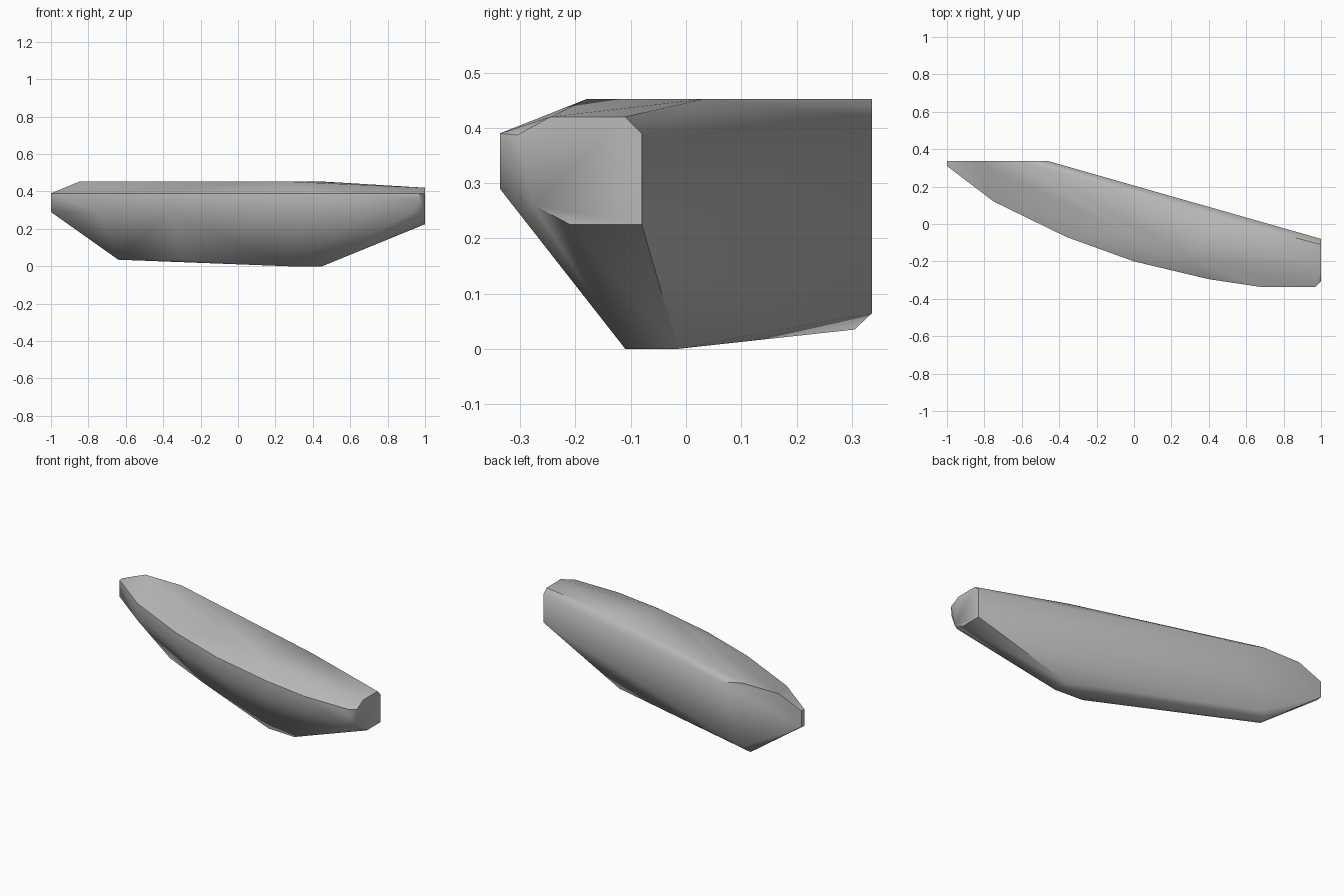
import bpy
import bmesh
import math

default_cube = bpy.data.objects.get("Cube")
if default_cube:
    bpy.data.objects.remove(default_cube, do_unlink=True)


def make_material(name, colour):
    material = bpy.data.materials.new(name)
    material.use_nodes = True
    material.diffuse_color = colour
    shader = material.node_tree.nodes["Principled BSDF"]
    shader.inputs["Base Color"].default_value = colour
    shader.inputs["Roughness"].default_value = 0.8
    return material


def ring(outline, height):
    """Lift a flat outline to one height."""
    return [(x, y, height) for x, y in outline]


# Curved front belt, from the narrow tip to the blunt end
belt = [(-1, .31), (-.88, .22), (-.75, .12), (-.36, -.07), (0, -.2),
        (.4, -.295), (.68, -.337)]
upper_belt = belt + [(.85, -.337)]
lower_belt = belt + [(.93, -.337)]

# Flat top and its curved front edge
top = [(-.85, .337), (-.61, .337), (.47, .03), (.29, -.18), (0, -.06), (-.35, .1)]

# Narrow keel with its front and back chamfers
keel_front = [(-.64, .27), (-.3, .11), (0, 0), (.25, -.1)]
keel_base = [(.45, -.015), (.45, -.11), (.27, -.1)]

# Blunt end, as y and z
end_profile = [(-.08, .225), (-.08, .39), (-.11, .42), (-.245, .42),
               (-.305, .387), (-.275, .26), (-.21, .225)]
end_corners = [(.97, -.337, .39), (.97, -.337, .355)]

# Straight back wall and the narrow tip
back_wall = [(-1, .337, .39), (-1, .337, .295), (-.46, .337, .42),
             (-.6, .337, .065), (-.64, .305, .035)]

points = (ring(upper_belt, .39) + ring(lower_belt, .29) + ring(top, .452)
          + ring(keel_front, .035) + ring(keel_base, 0)
          + [(1, y, z) for y, z in end_profile] + end_corners + back_wall)

# Wrap the stone in one closed skin
bm = bmesh.new()
for point in points:
    bm.verts.new(point)
bmesh.ops.convex_hull(bm, input=bm.verts)
loose = [v for v in bm.verts if not v.link_faces]
bmesh.ops.delete(bm, geom=loose, context="VERTS")
bmesh.ops.dissolve_limit(bm, angle_limit=math.radians(1),
                         verts=bm.verts, edges=bm.edges)
bmesh.ops.recalc_face_normals(bm, faces=bm.faces)
mesh = bpy.data.meshes.new("stone_body")
bm.to_mesh(mesh)
bm.free()

stone = bpy.data.objects.new("stone_body", mesh)
bpy.context.collection.objects.link(stone)
mesh.materials.append(make_material("stone grey", (.5, .5, .5, 1)))

# Soft facets with crisp ends
bpy.ops.object.select_all(action="DESELECT")
stone.select_set(True)
bpy.context.view_layer.objects.active = stone
bpy.ops.object.shade_smooth_by_angle(angle=math.radians(42))
